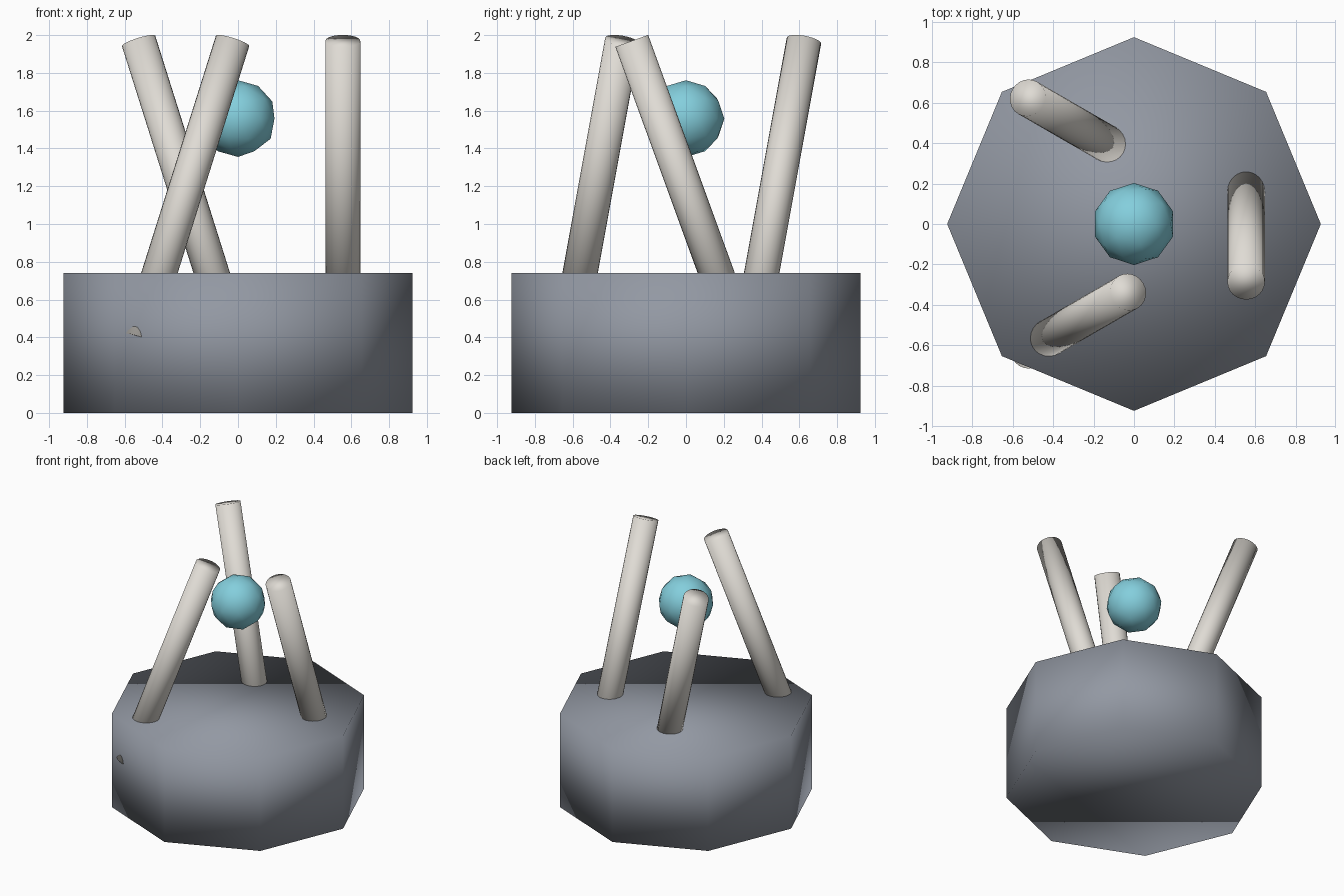
import bpy
from math import radians, cos, sin
from mathutils import Vector

cube = bpy.data.objects.get("Cube")
if cube:
    bpy.data.objects.remove(cube, do_unlink=True)


def material(name, rgb):
    mat = bpy.data.materials.new(name)
    mat.use_nodes = True
    colour = (*rgb, 1.0)
    mat.diffuse_color = colour
    mat.node_tree.nodes["Principled BSDF"].inputs["Base Color"].default_value = colour
    return mat


def finish(name, mat):
    obj = bpy.context.object
    obj.name = name
    obj.data.materials.append(mat)
    bpy.ops.object.shade_smooth()
    return obj


slate = material("slate grey", (0.29, 0.315, 0.365))
bone = material("warm white", (0.74, 0.71, 0.66))
aqua = material("aqua blue", (0.23, 0.62, 0.72))

# Eight-sided block, softly shaded all over
bpy.ops.mesh.primitive_cylinder_add(vertices=8, radius=0.925, depth=0.74,
                                    location=(0, 0, 0.37))
finish("base", slate)

# Three slanted rods sunk into the block, spaced evenly around the centre
TILT = radians(20)
for i, name in enumerate(("left_rod", "back_rod", "front_rod")):
    angle = radians(120 * i)
    heading = radians(-90) - angle
    axis = Vector((sin(TILT) * cos(heading), sin(TILT) * sin(heading), cos(TILT)))
    bpy.ops.mesh.primitive_cylinder_add(
        vertices=24, radius=0.0925, depth=1.68,
        location=(0.555 * cos(angle), 0.555 * sin(angle), 1.18),
        rotation=axis.to_track_quat('Z', 'Y').to_euler())
    finish(name, bone)

# Floating low-poly ball between the rods
bpy.ops.mesh.primitive_ico_sphere_add(subdivisions=2, radius=0.203,
                                      location=(0, 0, 1.558))
finish("ball", aqua)
